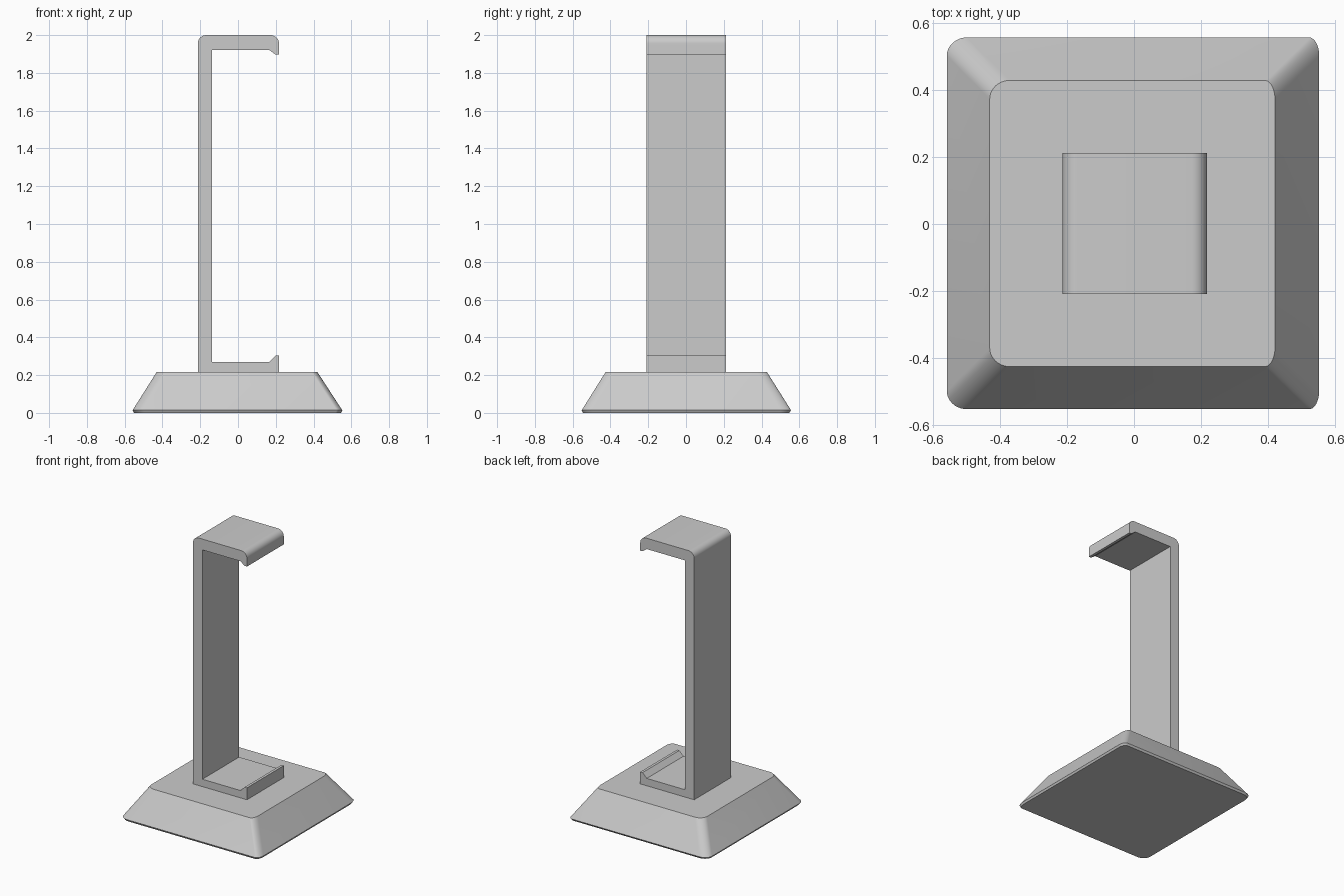
import bpy, bmesh, math

cube = bpy.data.objects.get("Cube")
if cube:
    bpy.data.objects.remove(cube, do_unlink=True)

# Single plain grey for the whole stand
grey = bpy.data.materials.new("light_grey")
grey.use_nodes = True
grey.diffuse_color = (0.6, 0.6, 0.6, 1)
grey.node_tree.nodes["Principled BSDF"].inputs["Base Color"].default_value = (0.6, 0.6, 0.6, 1)


def arc(cx, cy, rx, ry, start, steps=10):
    """Quarter ellipse, counter-clockwise from the start angle in degrees."""
    angles = [math.radians(start + 90 * i / steps) for i in range(steps + 1)]
    return [(cx + rx * math.cos(a), cy + ry * math.sin(a)) for a in angles]


def loft(name, rings):
    """Solid made from matching closed rings of 3D points, capped at both ends."""
    bm = bmesh.new()
    loops = [[bm.verts.new(p) for p in ring] for ring in rings]
    for low, high in zip(loops, loops[1:]):
        for i in range(len(low)):
            j = (i + 1) % len(low)
            bm.faces.new((low[i], low[j], high[j], high[i]))
    bm.faces.new(loops[0][::-1])
    bm.faces.new(loops[-1])
    bmesh.ops.recalc_face_normals(bm, faces=bm.faces)
    mesh = bpy.data.meshes.new(name)
    bm.to_mesh(mesh)
    bm.free()
    mesh.materials.append(grey)
    obj = bpy.data.objects.new(name, mesh)
    bpy.context.collection.objects.link(obj)
    bpy.ops.object.select_all(action='DESELECT')
    obj.select_set(True)
    bpy.context.view_layer.objects.active = obj
    bpy.ops.object.shade_smooth_by_angle(angle=math.radians(25))
    return obj


def rounded_ring(x0, x1, y0, y1, z):
    """Rounded rectangle with tighter corners on the open side of the stand."""
    wide, tight, deep = 0.06, 0.03, 0.055
    pts = (arc(x1 - tight, y1 - deep, tight, deep, 0)
           + arc(x0 + wide, y1 - deep, wide, deep, 90)
           + arc(x0 + wide, y0 + deep, wide, deep, 180)
           + arc(x1 - tight, y0 + deep, tight, deep, 270))
    return [(x, y, z) for x, y in pts]


# Tapered base with a narrow undercut edge
loft("base", [
    rounded_ring(-0.55, 0.545, -0.545, 0.547, 0.0),
    rounded_ring(-0.558, 0.552, -0.552, 0.556, 0.014),
    rounded_ring(-0.43, 0.42, -0.425, 0.428, 0.217),
])

# C-shaped bracket: foot with raised lip, upright, and top arm with drooping lip
left, right, inner, radius = -0.213, 0.217, -0.138, 0.045
profile = [(left, 0.21), (right, 0.21), (right, 0.303), (0.198, 0.303),
           (0.165, 0.27), (inner, 0.27), (inner, 1.922), (0.165, 1.922),
           (0.198, 1.897), (right, 1.897)]
profile += arc(right - radius, 2 - radius, radius, radius, 0)
profile += arc(left + radius, 2 - radius, radius, radius, 90)
loft("bracket", [[(x, y, z) for x, z in profile] for y in (-0.208, 0.211)])
